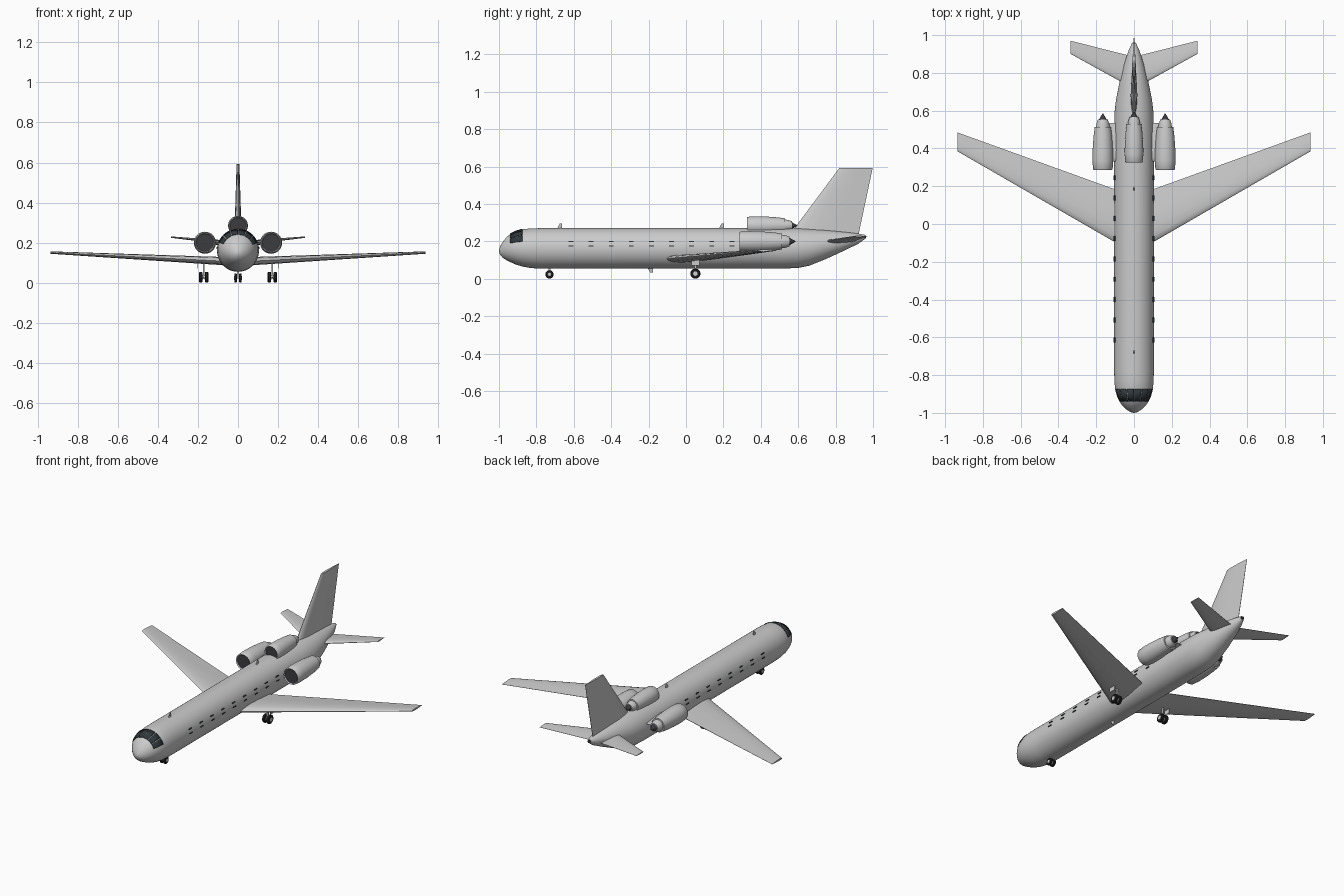
import bpy, bmesh, math
from mathutils import Vector

if "Cube" in bpy.data.objects:
    bpy.data.objects.remove(bpy.data.objects["Cube"])


def material(name, rgb):
    m = bpy.data.materials.new(name)
    m.use_nodes = True
    m.diffuse_color = (*rgb, 1)
    m.node_tree.nodes["Principled BSDF"].inputs["Base Color"].default_value = (*rgb, 1)
    return m


GREY = material("light grey paint", (0.6, 0.6, 0.6))
GLASS = material("dark glass", (0.03, 0.04, 0.045))
DARK = material("dark metal", (0.045, 0.045, 0.05))
RUBBER = material("black rubber", (0.015, 0.015, 0.015))
HUB = material("pale metal", (0.65, 0.65, 0.65))


def finish(name, bm, mat, angle=35):
    bmesh.ops.recalc_face_normals(bm, faces=bm.faces)
    me = bpy.data.meshes.new(name)
    bm.to_mesh(me)
    bm.free()
    ob = bpy.data.objects.new(name, me)
    bpy.context.collection.objects.link(ob)
    me.materials.append(mat)
    bpy.ops.object.select_all(action="DESELECT")
    ob.select_set(True)
    bpy.context.view_layer.objects.active = ob
    bpy.ops.object.shade_smooth_by_angle(angle=math.radians(angle))
    return ob


def loft(name, rings, mat, closed=True, angle=35):
    """Skin a row of point rings; closed rings get end caps."""
    bm = bmesh.new()
    rows = [[bm.verts.new(p) for p in ring] for ring in rings]
    n = len(rows[0])
    for a, b in zip(rows, rows[1:]):
        for i in range(n if closed else n - 1):
            j = (i + 1) % n
            bm.faces.new((a[i], a[j], b[j], b[i]))
    if closed:
        bm.faces.new(rows[0])
        bm.faces.new(rows[-1])
    return finish(name, bm, mat, angle)


def lathe(name, x, z, profile, mat, steps=32):
    """Turn (y, radius) points about an axis along y."""
    turn = [math.tau * i / steps for i in range(steps)]
    return loft(name, [[(x + r * math.cos(t), y, z + r * math.sin(t)) for t in turn]
                       for y, r in profile], mat)


def box(name, centre, size, mat):
    bm = bmesh.new()
    bmesh.ops.create_cube(bm, size=1)
    bmesh.ops.scale(bm, vec=size, verts=bm.verts)
    bmesh.ops.translate(bm, vec=centre, verts=bm.verts)
    return finish(name, bm, mat)


def axle_cylinder(name, x, y, z, radius, width, mat):
    turn = [math.tau * i / 24 for i in range(24)]
    edge = [(-0.5, 0.85), (-0.3, 1), (0.3, 1), (0.5, 0.85)]
    return loft(name, [[(x + u * width, y + radius * k * math.cos(t),
                         z + radius * k * math.sin(t)) for t in turn] for u, k in edge], mat)


# Half thickness along the chord of every flying surface
FOIL = [(0, 0), (0.03, 0.45), (0.12, 0.8), (0.3, 1), (0.6, 0.72), (1, 0.06)]


def foil(name, sections, mat, side=0):
    """Sections: (span, leading y, trailing y, height, thickness); side 0 is upright."""
    outline = FOIL + [(c, -h) for c, h in reversed(FOIL[1:])]
    rings = []
    for span, y0, y1, height, thick in sections:
        ring = []
        for c, h in outline:
            y, d = y0 + (y1 - y0) * c, h * thick / 2
            ring.append((side * span, y, height + d) if side else (d, y, span))
        rings.append(ring)
    return loft(name, rings, mat)


# Fuselage stations: y, half width, bottom z, top z
STATIONS = [(-1, 0.004, 0.146, 0.154), (-0.995, 0.02, 0.131, 0.172),
            (-0.98, 0.043, 0.113, 0.198), (-0.96, 0.063, 0.1, 0.222),
            (-0.94, 0.077, 0.09, 0.24), (-0.91, 0.091, 0.077, 0.255),
            (-0.875, 0.1, 0.066, 0.265), (-0.83, 0.104, 0.058, 0.27),
            (-0.78, 0.105, 0.055, 0.271), (0.52, 0.105, 0.055, 0.271),
            (0.6, 0.102, 0.059, 0.27), (0.66, 0.095, 0.071, 0.267),
            (0.75, 0.077, 0.107, 0.261), (0.85, 0.051, 0.153, 0.251),
            (0.92, 0.028, 0.187, 0.242), (0.955, 0.012, 0.212, 0.236)]


def skin(station, t, lift=0):
    y, w, lo, hi = station
    return ((w + lift) * math.cos(t), y, (lo + hi) / 2 + ((hi - lo) / 2 + lift) * math.sin(t))


loft("fuselage", [[skin(s, math.tau * i / 48) for i in range(48)] for s in STATIONS], GREY)
lathe("tail_exhaust", 0, 0.224, [(0.945, 0.009), (0.962, 0.008)], DARK, 16)

# Cockpit panes follow the nose skin
for k in range(6):
    start = math.radians(20 + k * 23.6)
    rows = [[skin(s, start + math.radians(20.5) * i / 4, 0.003) for i in range(5)]
            for s in STATIONS[4:7]]
    pane = loft(f"cockpit_pane_{k + 1}", rows, GLASS, closed=False)
    mod = pane.modifiers.new("thickness", "SOLIDIFY")
    mod.thickness = 0.003

# Cabin windows: narrow dark strips above and below each pane
for side, label in ((1, "left"), (-1, "right")):
    for k in range(9):
        y = -0.615 + k * 0.1075
        for z, x, part in ((0.2, 0.1, "upper"), (0.175, 0.105, "lower")):
            box(f"{label}_window_{k + 1}_{part}_strip", (side * x, y, z),
                (0.007, 0.026, 0.005), GLASS)


def engine(name, x, z, y0, s):
    def turned(part, pts, mat):
        lathe(f"{name}_{part}", x, z, [(y0 + y * s, r * s) for y, r in pts], mat)
    # Cowl wraps round the lip into the duct
    turned("cowl", [(0.035, 0.041), (0.006, 0.044), (0, 0.048), (0.006, 0.052),
                    (0.05, 0.055), (0.11, 0.054), (0.18, 0.049), (0.228, 0.043)], GREY)
    turned("duct", [(0.007, 0.0435), (0.033, 0.0405), (0.034, 0.002)], DARK)
    turned("spinner", [(0.012, 0.001), (0.018, 0.008), (0.036, 0.014)], HUB)
    turned("tailpipe", [(0.22, 0.036), (0.245, 0.034), (0.268, 0.026)], GREY)
    turned("exhaust_cone", [(0.262, 0.022), (0.268, 0.02), (0.3, 0.002)], DARK)
    # Fan blades
    for k in range(12):
        a = math.tau * k / 12
        blade = box(f"{name}_fan_blade_{k + 1}", (0.026 * s, 0, 0),
                    (0.024 * s, 0.003, 0.004), DARK)
        blade.rotation_euler = (0, a, 0)
        blade.location = (x, y0 + 0.03 * s, z)


engine("centre_engine", 0, 0.285, 0.325, 0.9)

for side, label in ((1, "left"), (-1, "right")):
    foil(f"{label}_wing", [(0, -0.155, 0.147, 0.104, 0.045), (0.105, -0.094, 0.185, 0.11, 0.04),
                           (0.935, 0.385, 0.485, 0.151, 0.012)], GREY, side)
    foil(f"{label}_tailplane", [(0, 0.715, 0.885, 0.196, 0.024),
                                (0.335, 0.9, 0.97, 0.228, 0.007)], GREY, side)
    engine(f"{label}_engine", side * 0.165, 0.2, 0.285, 1)
    foil(f"{label}_engine_pylon", [(0.08, 0.33, 0.535, 0.2, 0.022),
                                   (0.135, 0.33, 0.535, 0.2, 0.022)], GREY, side)
    # Main landing gear
    x, y = side * 0.171, 0.05
    for w, d in (("inner", -0.0145), ("outer", 0.0145)):
        wx = x + side * d
        axle_cylinder(f"{label}_{w}_main_tyre", wx, y, 0.028, 0.027, 0.017, RUBBER)
        axle_cylinder(f"{label}_{w}_main_hub", wx, y, 0.028, 0.014, 0.02, HUB)
    axle_cylinder(f"{label}_main_axle", x, y, 0.028, 0.006, 0.03, DARK)
    box(f"{label}_main_strut", (x, y, 0.067), (0.009, 0.011, 0.08), GREY)
    box(f"{label}_main_gear_door", (side * 0.203, y, 0.088), (0.004, 0.042, 0.035), GREY)
    # Nose wheels
    axle_cylinder(f"{label}_nose_tyre", side * 0.012, -0.73, 0.024, 0.022, 0.013, RUBBER)
    axle_cylinder(f"{label}_nose_hub", side * 0.012, -0.73, 0.024, 0.011, 0.016, HUB)

box("nose_strut", (0, -0.73, 0.045), (0.008, 0.01, 0.045), GREY)

# Fin and blade antennas
foil("tail_fin", [(0.22, 0.542, 0.919, 0, 0.038), (0.593, 0.82, 0.998, 0, 0.014)], GREY)
for name, y, z0, z1 in (("front_antenna", -0.69, 0.265, 0.295), ("rear_antenna", 0.175, 0.265, 0.295),
                        ("belly_antenna", -0.205, 0.06, 0.033)):
    foil(name, [(z0, y, y + 0.028, 0, 0.008), (z1, y + 0.014, y + 0.028, 0, 0.005)], GREY)
